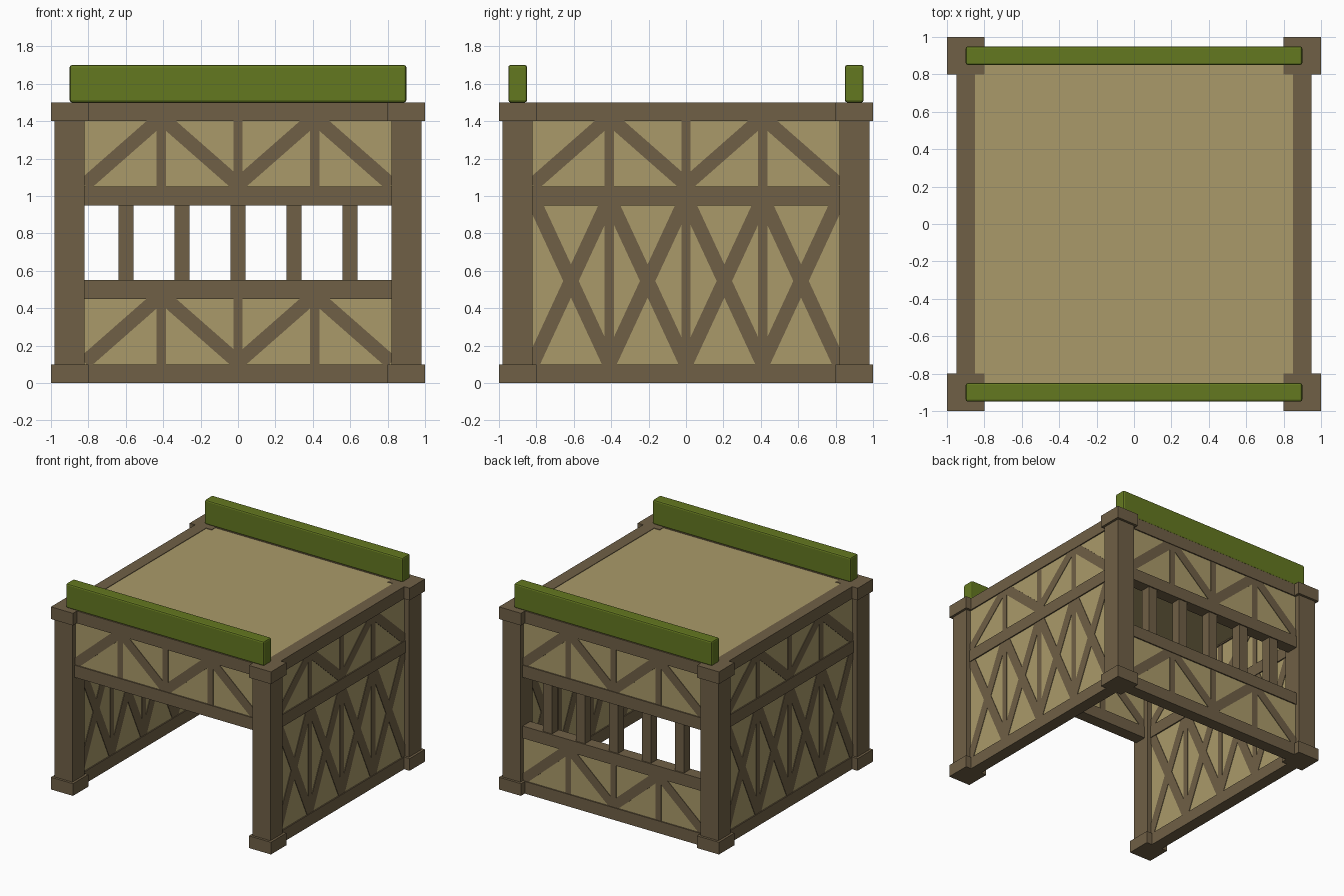
import bpy, bmesh, math
from mathutils import Matrix, Vector

if "Cube" in bpy.data.objects:
    bpy.data.objects.remove(bpy.data.objects["Cube"])


def material(name, rgb):
    m = bpy.data.materials.new(name)
    m.diffuse_color = (*rgb, 1)
    m.use_nodes = True
    m.node_tree.nodes["Principled BSDF"].inputs["Base Color"].default_value = m.diffuse_color
    return m


TIMBER = material("brown timber", (0.162, 0.117, 0.061))
PLASTER = material("tan plaster", (0.402, 0.323, 0.144))
GREEN = material("moss green", (0.127, 0.188, 0.0144))

WALL_Y = -0.9          # wall centre line, built at the front then turned
PANEL_T = 0.08         # plaster thickness
BRACE_T = 0.088        # painted timber pattern, 4 mm proud of the plaster


def part(name, boxes, mat, turn=0):
    """One object from boxes (centre, size, tilt about y), turned by quarter turns."""
    bm = bmesh.new()
    spin = Matrix.Rotation(turn * math.pi / 2, 4, 'Z')
    for centre, size, tilt in boxes:
        m = (spin @ Matrix.Translation(centre) @ Matrix.Rotation(tilt, 4, 'Y')
             @ Matrix.Diagonal((*size, 1)))
        bmesh.ops.create_cube(bm, size=1, matrix=m)
    me = bpy.data.meshes.new(name)
    bm.to_mesh(me)
    bm.free()
    me.materials.append(mat)
    ob = bpy.data.objects.new(name, me)
    bpy.context.collection.objects.link(ob)
    return ob


def wall_box(x0, x1, z0, z1, thick):
    return (Vector(((x0 + x1) / 2, WALL_Y, (z0 + z1) / 2)), (x1 - x0, thick, z1 - z0), 0)


def brace(x0, z0, x1, z1, width=0.075):
    dx, dz = x1 - x0, z1 - z0
    return (Vector(((x0 + x1) / 2, WALL_Y, (z0 + z1) / 2)),
            (math.hypot(dx, dz), BRACE_T, width), -math.atan2(dz, dx))


def studs(z0, z1):
    return [wall_box(x - 0.025, x + 0.025, z0, z1, BRACE_T) for x in (-0.41, 0, 0.41)]


def zigzag(z0):
    """Short panel: studs with rising and falling braces."""
    out = studs(z0, z0 + 0.35)
    for s in (-1, 1):
        out += [brace(s * 0.82, z0 + 0.01, s * 0.41, z0 + 0.37),
                brace(0, z0 + 0.01, s * 0.41, z0 + 0.37)]
    return out


def crosses():
    """Tall panel: studs with an X in each bay."""
    out = studs(0.1, 0.95)
    for i in range(4):
        a = -0.82 + 0.41 * i
        out += [brace(a - 0.02, 0.06, a + 0.425, 1.02), brace(a + 0.43, 0.06, a - 0.015, 1.02)]
    return out


def wall(name, turn, beams, panels, braces):
    part(name + "_beams", [wall_box(-0.83 if 0.2 < z < 1.3 else -0.9,
                                    0.83 if 0.2 < z < 1.3 else 0.9, z, z + 0.1, 0.1)
                           for z in beams], TIMBER, turn)
    part(name + "_plaster", [wall_box(-0.83, 0.83, a, b, PANEL_T) for a, b in panels],
         PLASTER, turn)
    part(name + "_bracing", braces, TIMBER, turn)


# walls: open front, two full sides, back with window
wall("front_wall", 0, (0.95, 1.4), [(1.0, 1.45)], zigzag(1.05))
for side, turn in (("right_wall", 1), ("left_wall", 3)):
    wall(side, turn, (0, 0.95, 1.4), [(0.05, 1.45)], zigzag(1.05) + crosses())
wall("back_wall", 2, (0, 0.45, 0.95, 1.4), [(0.05, 0.5), (1.0, 1.45)],
     zigzag(1.05) + zigzag(0.1))

# window bars
part("window_bars", [wall_box(x - 0.04, x + 0.04, 0.5, 1.0, 0.08)
                     for x in (-0.6, -0.3, 0, 0.3, 0.6)], TIMBER, 2)

# corner posts with foot and cap blocks
for sx, side in ((-1, "left"), (1, "right")):
    for sy, end in ((-1, "front"), (1, "back")):
        x, y = sx * 0.9, sy * 0.9
        part(f"{end}_{side}_post", [(Vector((x, y, 0.75)), (0.16, 0.16, 1.4), 0),
                                    (Vector((x, y, 0.05)), (0.2, 0.2, 0.1), 0),
                                    (Vector((x, y, 1.45)), (0.2, 0.2, 0.1), 0)], TIMBER)

# flat roof
part("roof_panel", [(Vector((0, 0, 1.453)), (1.71, 1.71, 0.086), 0)], PLASTER)

# green rails along front and back edges
for sy, end in ((-1, "front"), (1, "back")):
    rail = part(f"{end}_green_rail", [(Vector((0, sy * 0.9, 1.6)), (1.8, 0.1, 0.2), 0)], GREEN)
    bev = rail.modifiers.new("soft_edges", 'BEVEL')
    bev.width = 0.012
    bev.segments = 2
